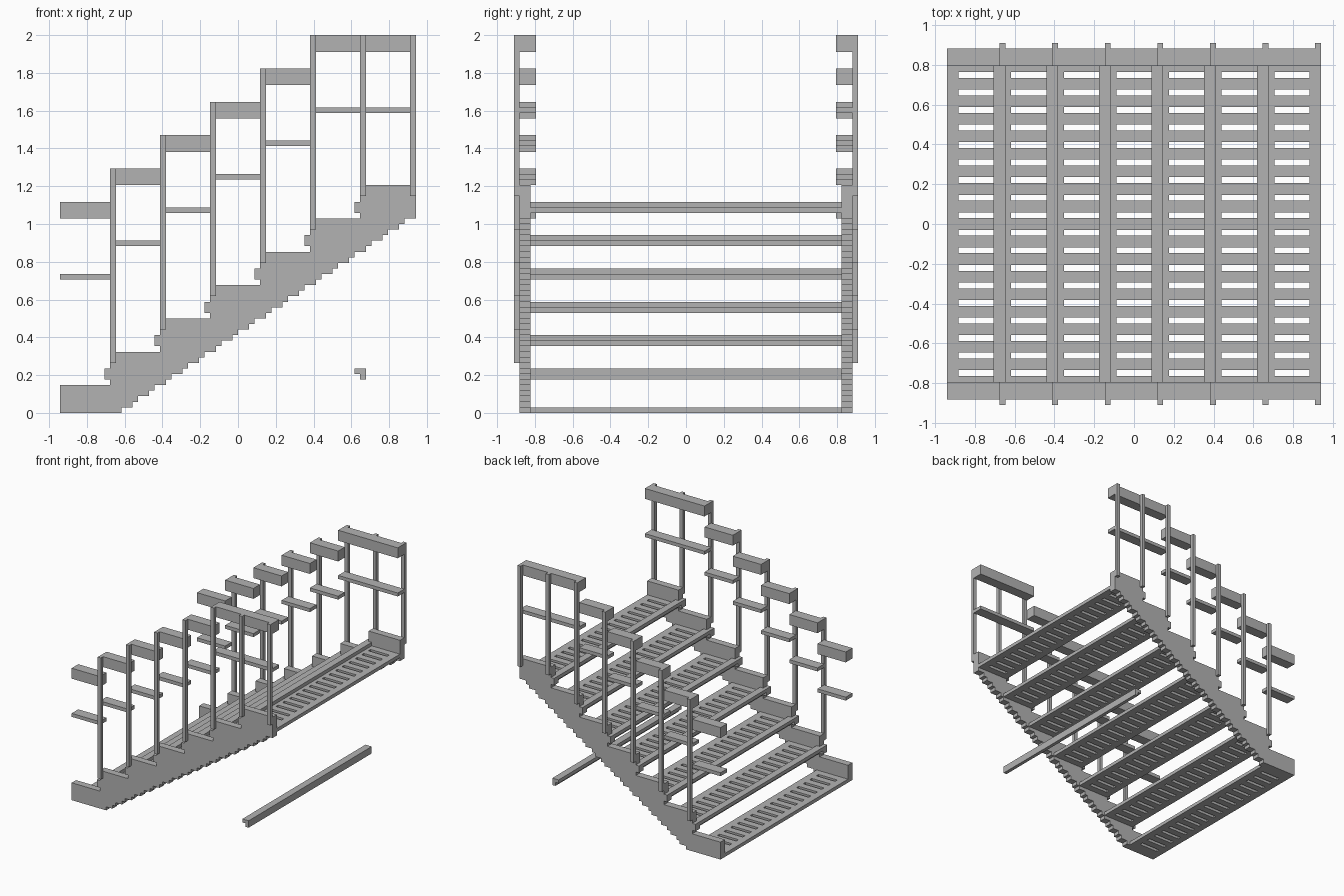
import bpy, bmesh, math

if "Cube" in bpy.data.objects:
    bpy.data.objects.remove(bpy.data.objects["Cube"], do_unlink=True)

U = 2 / 68           # building grid unit
CX = 32              # grid column at the centre
RUN, RISE, STEPS = 9, 6, 7
HALF = 28            # half width between the stringers

steel = bpy.data.materials.new("grey_steel")
steel.use_nodes = True
GREY = (0.45, 0.45, 0.45, 1)
steel.diffuse_color = GREY
steel.node_tree.nodes["Principled BSDF"].inputs["Base Color"].default_value = GREY


def finish(name, bm):
    """Scale grid units to the scene and link the mesh."""
    for v in bm.verts:
        v.co = ((v.co.x - CX) * U, v.co.y * U, v.co.z * U)
    bmesh.ops.recalc_face_normals(bm, faces=bm.faces)
    mesh = bpy.data.meshes.new(name)
    bm.to_mesh(mesh)
    bm.free()
    mesh.materials.append(steel)
    obj = bpy.data.objects.new(name, mesh)
    bpy.context.collection.objects.link(obj)
    return obj


def extrude(bm, faces, offset):
    geo = bmesh.ops.extrude_face_region(bm, geom=faces, use_keep_orig=True)
    verts = [g for g in geo["geom"] if isinstance(g, bmesh.types.BMVert)]
    bmesh.ops.translate(bm, verts=verts, vec=offset)


def prism(name, profile, y0, y1):
    """Extrude an x-z profile along y."""
    bm = bmesh.new()
    face = bm.faces.new([bm.verts.new((x, y0, z)) for x, z in profile])
    extrude(bm, [face], (0, y1 - y0, 0))
    return finish(name, bm)


def box(name, x0, x1, y0, y1, z0, z1):
    return prism(name, [(x0, z0), (x1, z0), (x1, z1), (x0, z1)], y0, y1)


def slotted_tread(name, x, z):
    """Plate with a row of slots, made from a grid with cells left out."""
    xs = [x, x + 2, x + 8, x + 10]
    ys = [-HALF] + [3 * j + e for j in range(-9, 9) for e in (1, 2)] + [HALF]
    bm = bmesh.new()
    grid = [[bm.verts.new((a, b, z)) for b in ys] for a in xs]
    faces = []
    for i in range(len(xs) - 1):
        for j in range(len(ys) - 1):
            if i == 1 and j % 2:
                continue
            faces.append(bm.faces.new((grid[i][j], grid[i + 1][j],
                                       grid[i + 1][j + 1], grid[i][j + 1])))
    extrude(bm, faces, (0, 0, 1))
    return finish(name, bm)


def nosing(name, x, z):
    """Angle strip along the front edge of a tread."""
    profile = [(x, z), (x + 1, z), (x + 1, z + 2), (x - 1, z + 2), (x - 1, z + 1), (x, z + 1)]
    return prism(name, profile, -HALF, HALF)


# Treads and nosings
for k in range(STEPS):
    slotted_tread(f"tread_{k}", RUN * k, RISE * k)
    if k:
        nosing(f"nosing_{k}", RUN * k, RISE * k)

# Loose strip lying under the top step
nosing("loose_strip", RUN * (STEPS - 1), RISE)

# Stringer outline: saw-toothed underside, then stepped top with small lugs
outline = [(0, 0)]
for j in range(35):
    edge = 11 + math.ceil(1.5 * j)
    outline += [(edge, j), (edge, j + 1)]
outline += [(64, 35), (64, 41)]
for k in range(STEPS - 1, 0, -1):
    x, z = RUN * k, RISE * k
    outline += [(x, z + 5), (x, z + 2), (x - 1, z + 2), (x - 1, z), (x, z), (x, z - 1)]
outline.append((0, 5))

for side, s in (("left", 1), ("right", -1)):
    # Stringers
    prism(f"{side}_stringer", outline, s * HALF, s * (HALF + 2))

    # Posts on the outer faces
    for k in range(1, STEPS + 1):
        x = min(RUN * k, 63)
        bottom = min(RISE * k + 3, 39)
        top = min(38 + RISE * k, 68)
        box(f"{side}_post_{k}", x, x + 1, s * 30, s * 31, bottom, top)

    # Handrails and middle rails, the last one spanning the top landing
    for k in range(STEPS - 1):
        x0, x1 = RUN * k, (64 if k == STEPS - 2 else RUN * (k + 1))
        z = RISE * k
        box(f"{side}_handrail_{k}", x0, x1, s * 27, s * 30, z + 35, z + 38)
        box(f"{side}_middle_rail_{k}", x0, x1, s * 27, s * 30, z + 24, z + 25)
